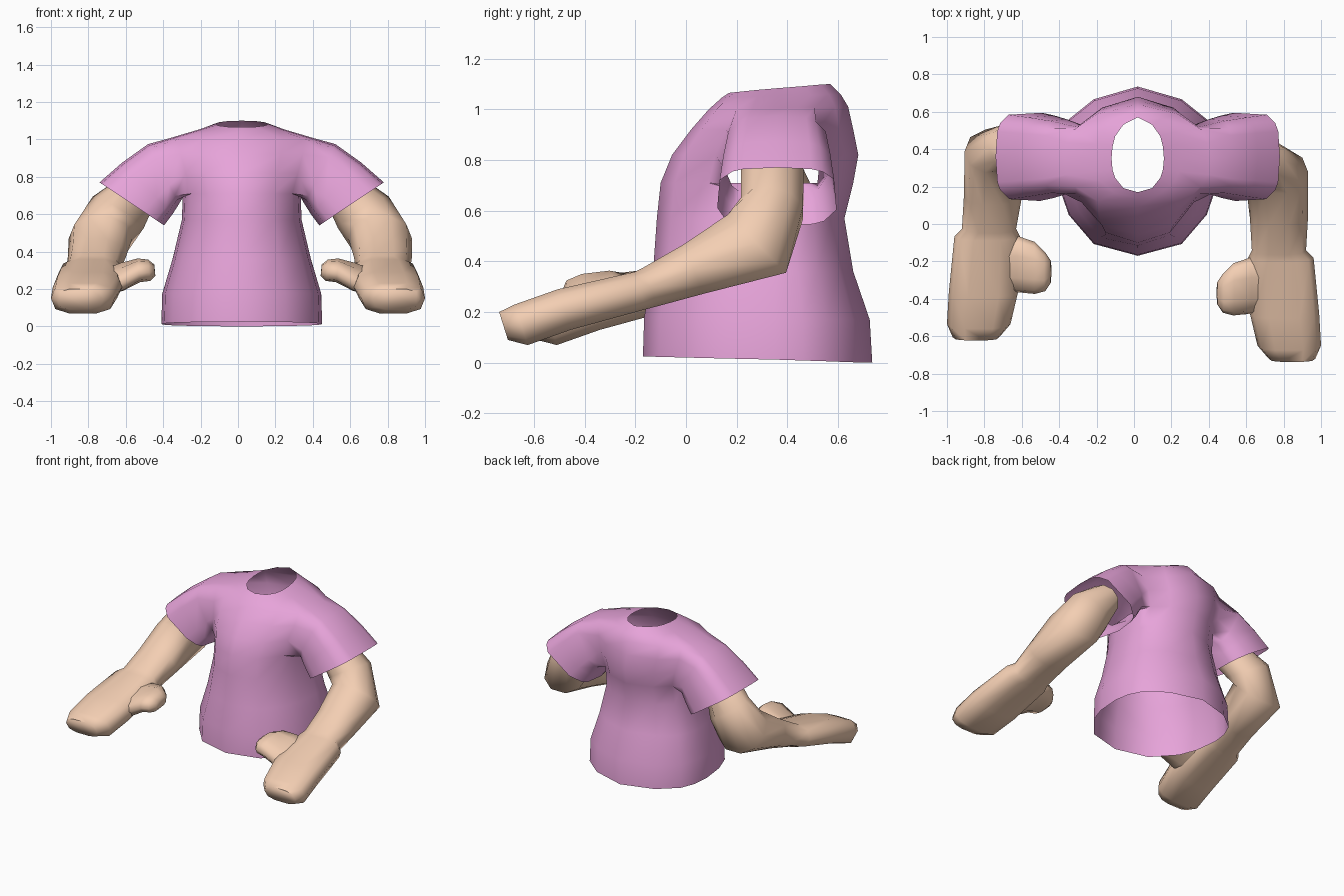
import bpy, bmesh, math
from mathutils import Vector

if "Cube" in bpy.data.objects:
    bpy.data.objects.remove(bpy.data.objects["Cube"])

CX, CY = 0.02, 0.35          # shirt axis


def material(name, rgb):
    m = bpy.data.materials.new(name)
    m.diffuse_color = (*rgb, 1)
    m.use_nodes = True
    m.node_tree.nodes["Principled BSDF"].inputs["Base Color"].default_value = m.diffuse_color
    return m


def finish(bm, name, mat, angle):
    bmesh.ops.recalc_face_normals(bm, faces=bm.faces)
    me = bpy.data.meshes.new(name)
    bm.to_mesh(me)
    bm.free()
    ob = bpy.data.objects.new(name, me)
    bpy.context.collection.objects.link(ob)
    me.materials.append(mat)
    bpy.ops.object.select_all(action='DESELECT')
    ob.select_set(True)
    bpy.context.view_layer.objects.active = ob
    bpy.ops.object.shade_smooth_by_angle(angle=math.radians(angle))
    return ob


def spow(v, p):
    return math.copysign(abs(v) ** p, v)


def bridge(bm, a, b):
    n = len(a)
    return [bm.faces.new((a[i], a[(i + 1) % n], b[(i + 1) % n], b[i])) for i in range(n)]


# ---- shirt: body rings (z front, z back, half width, y front, y back) ----
LEVELS = [(0.025, 0.0, 0.43, -0.17, 0.735), (0.18, 0.17, 0.425, -0.165, 0.725),
          (0.36, 0.36, 0.37, -0.13, 0.66), (0.57, 0.57, 0.32, -0.115, 0.625),
          (0.71, 0.71, 0.315, -0.10, 0.66), (0.82, 0.82, 0.35, -0.055, 0.68),
          (0.92, 0.92, 0.38, 0.02, 0.66), (1.0, 1.01, 0.39, 0.09, 0.64),
          (1.045, 1.06, 0.23, 0.14, 0.61), (1.065, 1.10, 0.14, 0.17, 0.57)]
QUARTER = [0, 17, 33, 60]
ANGLES = QUARTER + [90] + [180 - q for q in QUARTER[::-1]]
ANGLES += [180 + q for q in QUARTER[1:]] + [270] + [360 - q for q in QUARTER[:0:-1]]

bm = bmesh.new()
rings = []
for zf, zb, hw, yf, yb in LEVELS:
    ring = []
    for d in ANGLES:
        c, s = math.cos(math.radians(d)), math.sin(math.radians(d))
        t = (s + 1) / 2
        p = 0.9 if s < 0 else 1.0
        if d in (60, 120):       # flatter back with a centre ridge
            s *= 0.95
        y = CY + (s * (yb - CY) if s > 0 else spow(s, p) * (CY - yf))
        ring.append(bm.verts.new((CX + hw * spow(c, 0.87), y, zf + (zb - zf) * t)))
    rings.append(ring)

# body faces, leaving an armhole on each side
N = len(ANGLES)
for l in range(len(rings) - 1):
    for k in range(N):
        if 4 <= l <= 6 and k in (0, 1, 6, 7, 8, 9, 14, 15):
            continue
        j = (k + 1) % N
        bm.faces.new((rings[l][k], rings[l][j], rings[l + 1][j], rings[l + 1][k]))

# sleeves: (top x, top z, bottom x, bottom z, half depth)
SLEEVE = [(0.50, 0.975, 0.335, 0.655, 0.205), (0.64, 0.875, 0.37, 0.60, 0.225),
          (0.76, 0.77, 0.415, 0.54, 0.24)]
for side, mid in ((1, 0), (-1, 8)):
    cols = [(mid + o) % N for o in (-2, -1, 0, 1, 2)]
    if side < 0:
        cols.reverse()
    hole = [rings[4][k] for k in cols] + [rings[l][cols[-1]] for l in (5, 6)]
    hole += [rings[7][k] for k in cols[::-1]] + [rings[l][cols[0]] for l in (6, 5)]
    prev = hole
    for tx, tz, bx, bz, hd in SLEEVE:
        ring = []
        for v in hole:
            t = math.atan2((v.co.z - 0.857) / 0.15, (v.co.y - CY) / 0.2)
            c, s = spow(math.cos(t), 0.62), spow(math.sin(t), 0.62)
            x = (tx + bx) / 2 + s * (tx - bx) / 2
            z = (tz + bz) / 2 + s * (tz - bz) / 2
            ring.append(bm.verts.new((CX + side * x, 0.36 + c * hd, z)))
        bridge(bm, prev, ring)
        prev = ring
finish(bm, "shirt", material("shirt_cloth", (0.80, 0.37, 0.70)), 75)


# ---- arms: rings of (centre, direction, side axis, half width, half height, squareness) ----
X = (1, 0, 0)
FWD = (0, -0.95, -0.3)
ARM = [((0.55, 0.34, 0.74), (0.7, 0, -0.7), (0.7, 0, 0.7), 0.11, 0.13, 1),
       ((0.67, 0.34, 0.61), (0.5, -0.15, -0.8), (0.85, 0, 0.53), 0.16, 0.13, 1),
       ((0.76, 0.28, 0.47), (0, -0.7, -0.7), X, 0.17, 0.17, 0.9),
       ((0.775, 0.03, 0.37), (0, -0.93, -0.35), X, 0.155, 0.11, 0.9),
       ((0.775, -0.14, 0.30), FWD, X, 0.145, 0.085, 0.8),
       ((0.785, -0.18, 0.285), FWD, X, 0.175, 0.08, 0.75),
       ((0.805, -0.48, 0.21), FWD, X, 0.185, 0.087, 0.7),
       ((0.83, -0.65, 0.15), FWD, X, 0.17, 0.087, 0.7),
       ((0.845, -0.72, 0.145), FWD, X, 0.125, 0.06, 0.7)]
Y = (0, 1, 0.12)
THUMB = [((0.72, -0.33, 0.235), (-1, 0, 0.1), (0, 1, 0.3), 0.15, 0.055, 0.8),
         ((0.62, -0.33, 0.265), (-1, 0, 0.1), (0, 1, 0.25), 0.155, 0.065, 0.8),
         ((0.53, -0.35, 0.30), (-1, 0, 0.1), Y, 0.14, 0.06, 0.8),
         ((0.475, -0.37, 0.30), (-1, 0, 0.1), Y, 0.105, 0.055, 0.8),
         ((0.445, -0.37, 0.30), (-1, 0, 0.1), Y, 0.06, 0.03, 0.8)]


def loft(bm, spec, side, shifts, sides=10):
    prev = None
    for (c, n, u, a, b, p), (dx, dy) in zip(spec, shifts):
        c, u = Vector(c), Vector(u).normalized()
        w = Vector(n).cross(u).normalized()
        ring = []
        for i in range(sides):
            t = 2 * math.pi * i / sides
            q = c + u * a * spow(math.cos(t), p) + w * b * spow(math.sin(t), p)
            ring.append(bm.verts.new((side * q.x + dx, q.y + dy, q.z)))
        if prev:
            bridge(bm, prev, ring)
        prev = ring
    bm.faces.new(prev)


# the left arm is pulled back a little from the elbow onwards
skin = material("skin", (0.90, 0.62, 0.45))
BACK = [(0.03, 0), (0.03, 0.07), (0.025, 0.11), (0.02, 0.11)] + [(0, 0.115)] * 5
for name, side, shifts in (("right_side_arm", 1, [(0, 0)] * 9), ("left_side_arm", -1, BACK)):
    bm = bmesh.new()
    loft(bm, ARM, side, shifts)
    loft(bm, THUMB, side, shifts[-5:])
    finish(bm, name, skin, 75)
